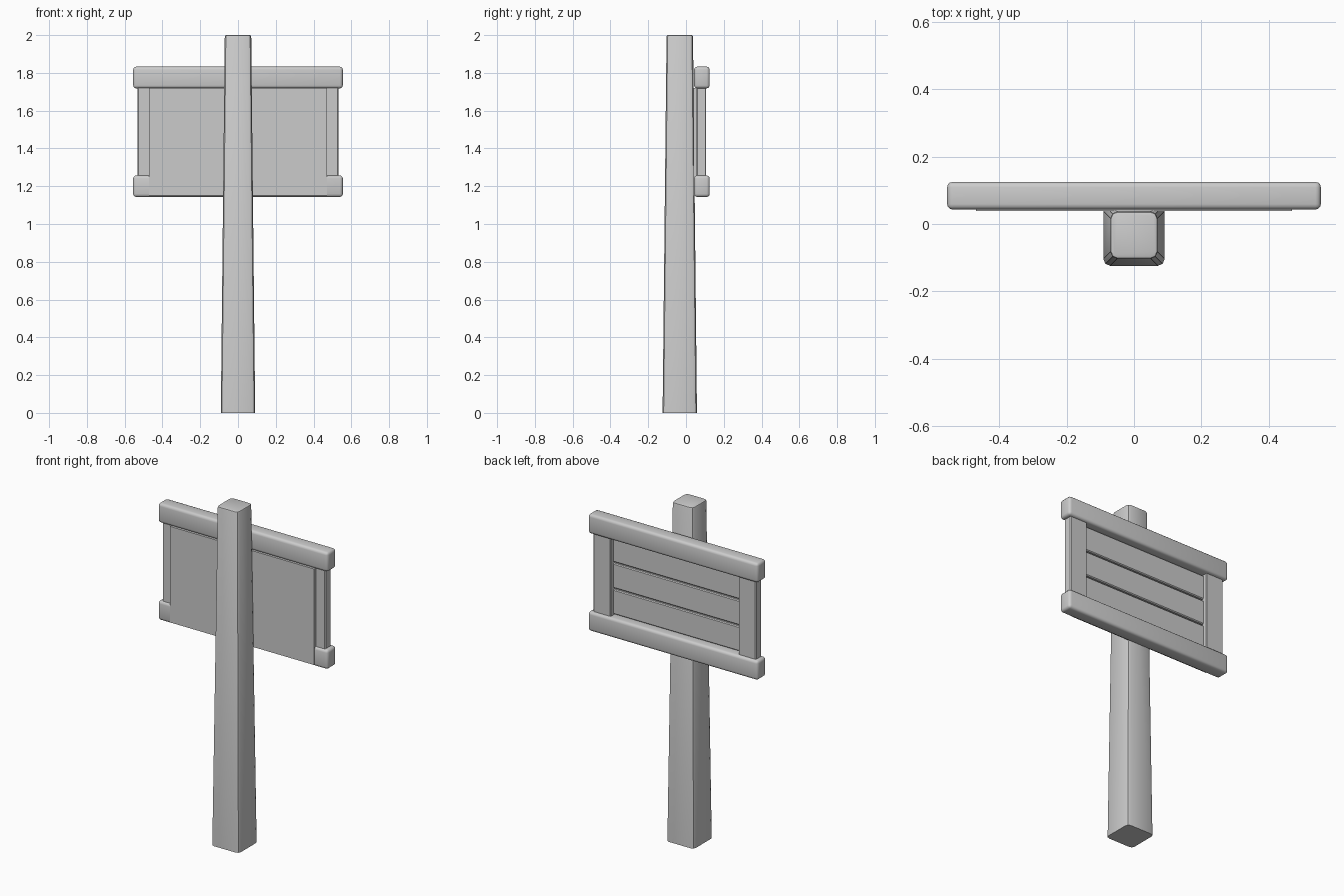
import bpy, bmesh
from mathutils import Vector

if "Cube" in bpy.data.objects:
    bpy.data.objects.remove(bpy.data.objects["Cube"])


def finish(name, bm):
    mesh = bpy.data.meshes.new(name)
    bmesh.ops.recalc_face_normals(bm, faces=bm.faces)
    bm.to_mesh(mesh)
    bm.free()
    ob = bpy.data.objects.new(name, mesh)
    bpy.context.collection.objects.link(ob)
    bpy.ops.object.select_all(action='DESELECT')
    ob.select_set(True)
    bpy.context.view_layer.objects.active = ob
    bpy.ops.object.shade_smooth_by_angle(angle=0.6)
    return ob


def box(name, lo, hi, bevel=0.0, segments=2):
    lo, hi = Vector(lo), Vector(hi)
    bm = bmesh.new()
    bmesh.ops.create_cube(bm, size=1)
    for v in bm.verts:
        v.co = (lo + hi) / 2 + v.co * (hi - lo)
    if bevel:
        bmesh.ops.bevel(bm, geom=bm.edges[:], offset=bevel, segments=segments,
                        profile=0.5, affect='EDGES')
    return finish(name, bm)


# Tapered post: rounded corners, softened top, sharp flat foot
bm = bmesh.new()
bmesh.ops.create_cube(bm, size=2)
for v in bm.verts:
    half = 0.07 if v.co.z > 0 else 0.091
    v.co = (v.co.x * half, -0.033 + v.co.y * half, v.co.z + 1)
uprights = [e for e in bm.edges if abs(e.verts[0].co.z - e.verts[1].co.z) > 1]
bmesh.ops.bevel(bm, geom=uprights, offset=0.02, segments=2, profile=0.5, affect='EDGES')
rim = [e for e in bm.edges if all(v.co.z > 1.99 for v in e.verts)]
bmesh.ops.bevel(bm, geom=rim, offset=0.008, segments=2, profile=0.5, affect='EDGES')
finish("post", bm)

# Top and bottom rails
for name, z0, z1 in (("bottom_rail", 1.143, 1.257), ("top_rail", 1.718, 1.833)):
    box(name, (-0.555, 0.043, z0), (0.555, 0.125, z1), 0.016, 3)

# Side stiles between the rails
for name, x0, x1 in (("left_stile", -0.532, -0.417), ("right_stile", 0.417, 0.532)):
    box(name, (x0, 0.055, 1.22), (x1, 0.107, 1.75), 0.005, 1)

# Flat backing board against the post
box("backing_board", (-0.47, 0.039, 1.152), (0.47, 0.066, 1.719))

# Three sign planks with grooves between them
pitch = 0.154
for i in range(3):
    z = 1.488 + (i - 1) * pitch
    box(f"plank_{i + 1}", (-0.45, 0.058, z - pitch / 2 + 0.004),
        (0.45, 0.081, z + pitch / 2 - 0.004), 0.005, 1)
